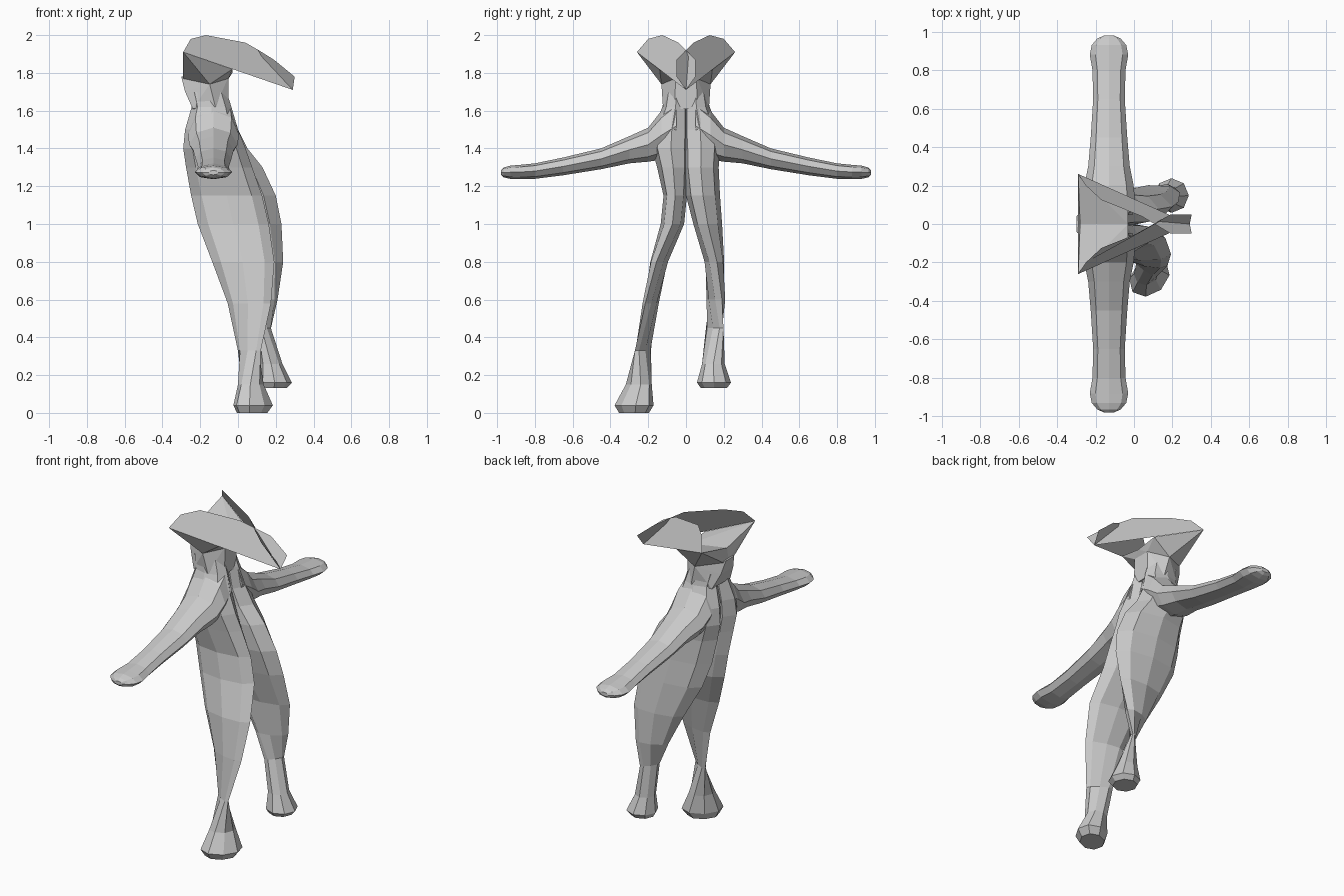
import bpy, bmesh
from math import cos, sin, pi, radians
from mathutils import Vector


def finish(name, bm):
    bmesh.ops.recalc_face_normals(bm, faces=bm.faces[:])
    me = bpy.data.meshes.new(name)
    bm.to_mesh(me)
    bm.free()
    ob = bpy.data.objects.new(name, me)
    bpy.context.collection.objects.link(ob)
    return ob


def loft(name, rings, n=8):
    """Skin a list of (centre, u, v) elliptical rings and cap both ends."""
    bm = bmesh.new()
    loops = [[bm.verts.new(c + u * cos(2 * pi * k / n) + v * sin(2 * pi * k / n))
              for k in range(n)] for c, u, v in rings]
    for p, q in zip(loops, loops[1:]):
        for k in range(n):
            j = (k + 1) % n
            bm.faces.new((p[k], p[j], q[j], q[k]))
    bm.faces.new(loops[0])
    bm.faces.new(loops[-1])
    return finish(name, bm)


def hull(name, pts, side):
    bm = bmesh.new()
    for x, y, z in pts:
        bm.verts.new((x, y * side, z))
    bmesh.ops.convex_hull(bm, input=bm.verts[:])
    loose = [v for v in bm.verts if not v.link_faces]
    bmesh.ops.delete(bm, geom=loose, context='VERTS')
    return finish(name, bm)


def sheet(name, pts, side):
    bm = bmesh.new()
    bm.faces.new([bm.verts.new((x, y * side, z)) for x, y, z in pts])
    return finish(name, bm)


def body_half(name, side, rows):
    rings = []
    for x, y, z, a, b, ang in rows:
        t = radians(ang)
        rings.append((Vector((x, y * side, z)),
                      Vector((cos(t), sin(t) * side, 0)) * a,
                      Vector((-sin(t), cos(t) * side, 0)) * b))
    return loft(name, rings)


# Body halves: x, y, z, half length, half thickness, turn
shoulder = [(-.16, .05, 1.70, .10, .06, 0), (-.14, .055, 1.62, .105, .07, 0),
            (-.14, .075, 1.50, .14, .10, 0)]
near = [(-.125, .08, 1.40, .165, .10, 0), (-.10, .068, 1.30, .175, .085, 0),
        (-.06, .057, 1.15, .188, .062, 0), (-.025, .072, 1.0, .188, .062, 0),
        (.028, .142, .80, .165, .047, 5), (.06, .187, .58, .118, .033, 14),
        (.06, .228, .33, .074, .016, 35),
        (.068, .25, .15, .062, .075, 42), (.08, .275, .04, .09, .118, 48),
        (.075, .275, .0, .07, .09, 48)]
far = [(-.12, .08, 1.40, .17, .10, 0), (-.07, .078, 1.30, .20, .095, 0),
       (-.02, .09, 1.15, .22, .09, 0), (.02, .115, 1.0, .21, .076, 0),
       (.08, .15, .80, .16, .052, 5), (.12, .158, .60, .095, .04, 20),
       (.14, .152, .45, .058, .016, 53),
       (.175, .145, .26, .06, .06, 45), (.195, .148, .16, .09, .09, 45),
       (.19, .148, .133, .07, .07, 45)]
body_half("near_body_and_leg", -1, shoulder + near)
body_half("far_body_and_leg", 1, shoulder + far)

# Arms: y, centre z, half width, half height
arm = [(.05, 1.52, .125, .15), (.13, 1.47, .135, .13), (.20, 1.42, .128, .09),
       (.30, 1.393, .108, .072), (.45, 1.345, .095, .055), (.65, 1.305, .082, .047),
       (.80, 1.28, .086, .041), (.88, 1.275, .10, .038), (.93, 1.274, .09, .035),
       (.965, 1.273, .06, .026), (.98, 1.272, .025, .012)]

# Hat wing: a flat leaf whose tip crosses the centre line
wing = [(-.29, .26, 1.91), (-.25, .20, 1.98), (-.17, .125, 2.0), (.04, .04, 1.96),
        (.11, 0, 1.92), (.19, -.05, 1.87), (.30, -.05, 1.78), (.29, 0, 1.71)]

# Head: lower block, and the flare reaching out to the wing corner
low = [(-.30, .04, 1.78), (-.30, 0, 1.78), (-.28, .06, 1.70), (-.28, 0, 1.70),
       (-.24, .09, 1.61), (-.24, 0, 1.61), (-.15, .13, 1.74), (-.12, .122, 1.62),
       (-.05, .055, 1.78), (-.05, 0, 1.78), (-.07, .05, 1.70), (-.05, .06, 1.61),
       (-.05, 0, 1.61)]
flare = [(-.29, .26, 1.91), (-.28, .05, 1.85), (-.28, 0, 1.84), (-.29, .05, 1.77),
         (-.29, 0, 1.77), (-.15, .13, 1.74), (-.05, .055, 1.77), (-.05, 0, 1.77),
         (-.03, .14, 1.82), (-.03, 0, 1.80)]

for side, tag in ((-1, "near"), (1, "far")):
    loft(tag + "_arm", [(Vector((-.13, y * side, z)), Vector((a, 0, 0)), Vector((0, 0, h)))
                        for y, z, a, h in arm])
    sheet(tag + "_hat_wing", wing, side)
    hull(tag + "_head_block", low, side)
    hull(tag + "_head_flare", flare, side)
